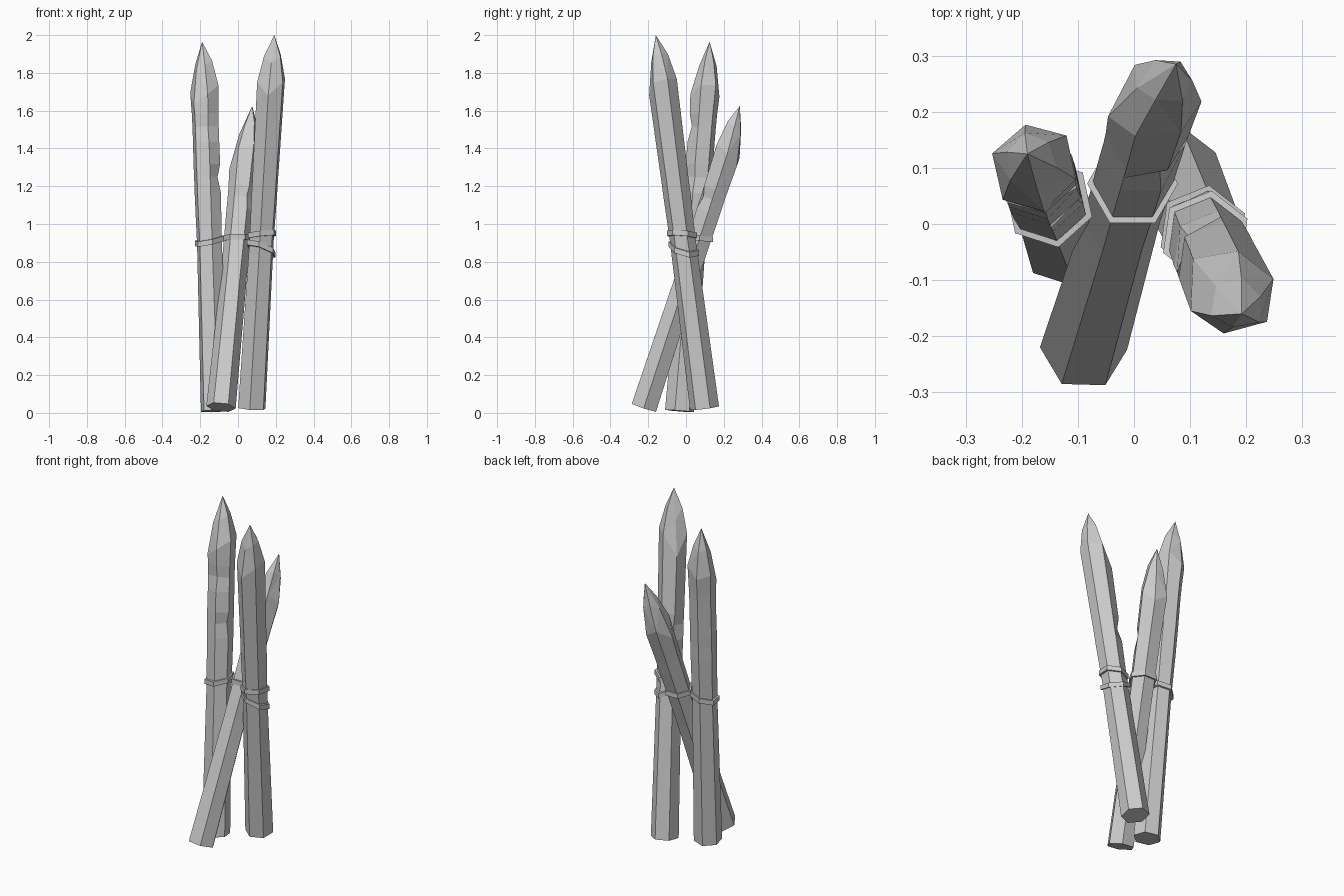
import bpy, bmesh, math
from mathutils import Vector

if "Cube" in bpy.data.objects:
    bpy.data.objects.remove(bpy.data.objects["Cube"], do_unlink=True)

grey = bpy.data.materials.new("plain grey")
grey.use_nodes = True
COLOR = (0.6, 0.6, 0.6, 1)
grey.diffuse_color = COLOR
grey.node_tree.nodes["Principled BSDF"].inputs["Base Color"].default_value = COLOR


def finish(name, bm):
    bmesh.ops.recalc_face_normals(bm, faces=bm.faces)
    mesh = bpy.data.meshes.new(name)
    bm.to_mesh(mesh)
    bm.free()
    mesh.materials.append(grey)
    obj = bpy.data.objects.new(name, mesh)
    bpy.context.collection.objects.link(obj)


def frame(foot, shoulder):
    axis = (shoulder - foot).normalized()
    u = (Vector((1, 0, 0)) - axis * axis.x).normalized()
    return axis, u, axis.cross(u)


def hexagon(bm, center, axes, radii, turn, lifts=(0,) * 6):
    axis, u, v = axes
    verts = []
    for i in range(6):
        a = math.radians(turn + 60 * i)
        out = u * math.cos(a) + v * math.sin(a)
        verts.append(bm.verts.new(center + out * radii[i] + axis * lifts[i]))
    return verts


def bridge(bm, a, b):
    for i in range(6):
        j = (i + 1) % 6
        bm.faces.new((a[i], a[j], b[j], b[i]))


# Sharpened hexagonal pole: shaft, chipped corners, carved point
def stake(name, foot, shoulder, tip, turn, lifts, chips):
    foot, shoulder, tip = Vector(foot), Vector(shoulder), Vector(tip)
    axes = frame(foot, shoulder)
    bm = bmesh.new()
    levels = [(0, 0.078, None), (0.53, 0.069, None)]
    for t, corner in chips:
        levels += [(t - 0.05, 0.073, None), (t, 0.073, corner), (t + 0.04, 0.074, None)]
    rings = []
    for t, r, dent in sorted(levels, key=lambda level: level[0]):
        radii = [r * (0.78 if i == dent else 1) for i in range(6)]
        rings.append(hexagon(bm, foot.lerp(shoulder, t), axes, radii, turn))
    rings.append(hexagon(bm, shoulder, axes, [0.079] * 6, turn, lifts))
    mid = [0.05 if i % 2 else 0.044 for i in range(6)]
    rings.append(hexagon(bm, shoulder.lerp(tip, 0.55), axes, mid, turn, [k * 0.5 for k in lifts]))
    bm.faces.new(rings[0])
    for a, b in zip(rings, rings[1:]):
        bridge(bm, a, b)
    point = bm.verts.new(tip)
    for i in range(6):
        bm.faces.new((rings[-1][i], rings[-1][(i + 1) % 6], point))
    bmesh.ops.triangulate(bm, faces=[f for f in bm.faces if all(v in rings[-1] + rings[-2] for v in f.verts)])
    finish(name, bm)


# Flat cord wound round a pole, tilted along x and y
def binding(name, foot, shoulder, height, turn, tilt):
    foot, shoulder = Vector(foot), Vector(shoulder)
    center = foot.lerp(shoulder, (height - foot.z) / (shoulder.z - foot.z))
    axes = (Vector((0, 0, 1)), Vector((1, 0, tilt[0])), Vector((0, 1, tilt[1])))
    bm = bmesh.new()
    section = [(0.069, -0.014), (0.081, -0.014), (0.081, 0.014), (0.069, 0.014)]
    loops = [hexagon(bm, center, axes, [r] * 6, turn, [z] * 6) for r, z in section]
    for k in range(4):
        bridge(bm, loops[k], loops[(k + 1) % 4])
    finish(name, bm)


right = ((-0.122, -0.035, 0.01), (-0.177, 0.1, 1.68))
middle = ((-0.09, -0.222, 0.03), (0.037, 0.205, 1.33))
left = ((0.073, 0.098, 0.025), (0.172, -0.12, 1.71))

stake("right_stake", *right, (-0.19, 0.125, 1.965), 42,
      (0.06, 0, 0.02, -0.05, 0.0, 0.05), [(0.74, 5), (0.9, 4)])
stake("middle_stake", *middle, (0.075, 0.285, 1.625), 0,
      (0.05, 0, 0.04, -0.05, 0.05, 0.08), [(0.85, 5)])
stake("left_stake", *left, (0.192, -0.16, 2.0), 22,
      (0.06, 0.05, -0.08, 0.04, -0.02, 0.05), [(0.72, 2)])

binding("right_binding", *right, 0.91, 42, (0.2, 0.1))
binding("middle_binding", *middle, 0.925, 0, (0.0, -0.1))
binding("left_upper_binding", *left, 0.945, 22, (0.1, -0.08))
binding("left_lower_binding", *left, 0.87, 22, (-0.35, -0.25))
